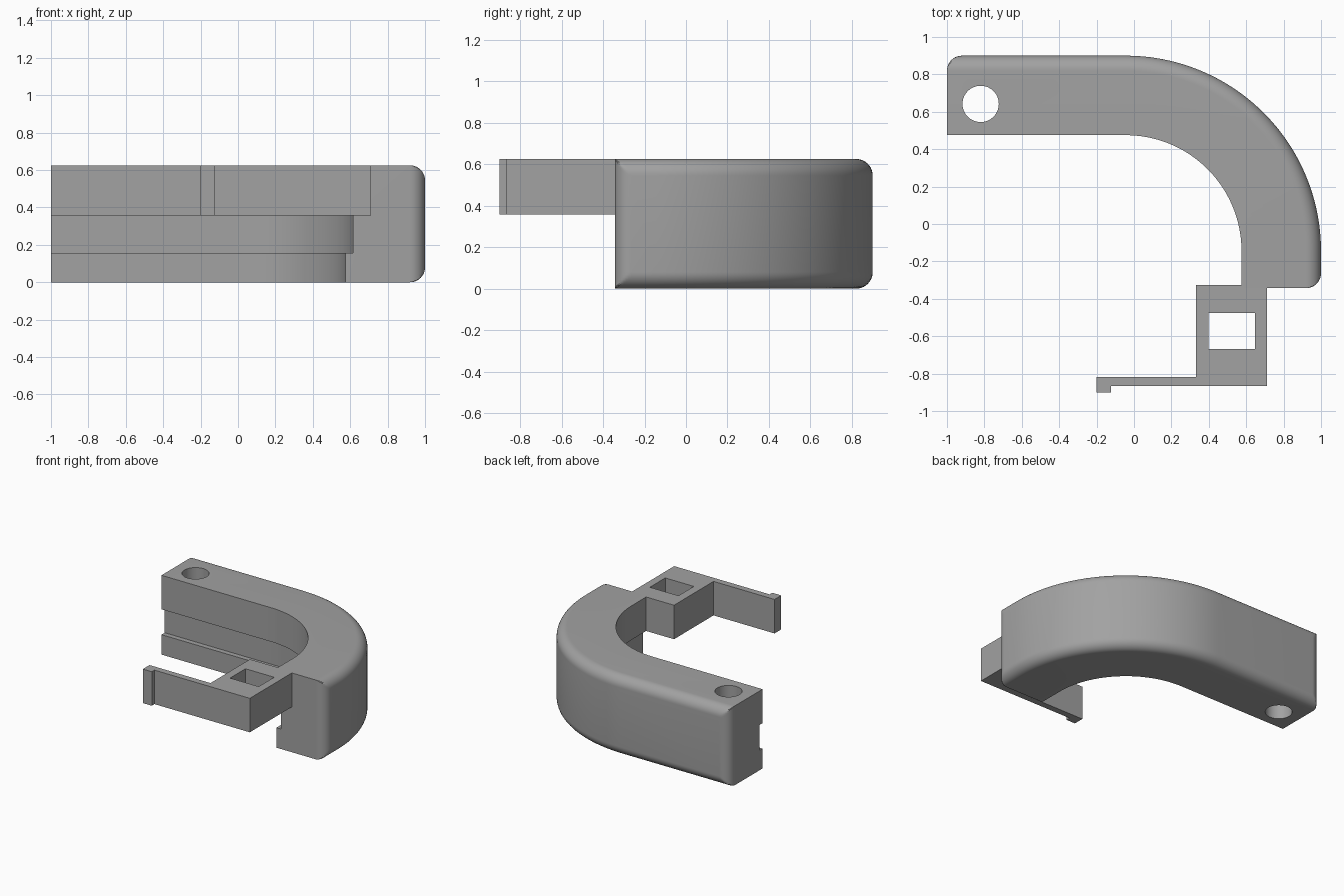
import bpy, bmesh
from math import sin, cos, pi, radians
from mathutils import Vector

if "Cube" in bpy.data.objects:
    bpy.data.objects.remove(bpy.data.objects["Cube"])

HEIGHT, WIDTH, FILLET = 0.625, 0.425, 0.08
INNER = 0.62                            # inner bend radius
CENTRE = Vector((-0.045, -0.145, 0))    # bend centre
GROOVE_LOW, GROOVE_HIGH, GROOVE_DEPTH = 0.157, 0.357, 0.04
FRONT = -0.343
STEPS = 10

grey = bpy.data.materials.new("plain grey")
grey.use_nodes = True
colour = (0.36, 0.36, 0.36, 1)
grey.diffuse_color = colour
grey.node_tree.nodes["Principled BSDF"].inputs["Base Color"].default_value = colour


def finish(name, bm):
    bmesh.ops.recalc_face_normals(bm, faces=bm.faces)
    mesh = bpy.data.meshes.new(name)
    bm.to_mesh(mesh)
    bm.free()
    obj = bpy.data.objects.new(name, mesh)
    bpy.context.collection.objects.link(obj)
    mesh.materials.append(grey)
    return obj


def prism(name, outline, low, high):
    bm = bmesh.new()
    base = bm.faces.new([bm.verts.new((x, y, low)) for x, y in outline])
    top = bmesh.ops.extrude_face_region(bm, geom=[base])["geom"]
    verts = [v for v in top if isinstance(v, bmesh.types.BMVert)]
    bmesh.ops.translate(bm, verts=verts, vec=(0, 0, high - low))
    if not base.is_valid or not any(len(f.verts) == len(outline) and
                                    all(abs(v.co.z - low) < 1e-5 for v in f.verts) for f in bm.faces):
        bm.faces.new([v for v in bm.verts if abs(v.co.z - low) < 1e-5])
    return finish(name, bm)


def cut(obj, cutter):
    cutter.hide_render = True
    mod = obj.modifiers.new("hole", "BOOLEAN")
    mod.operation, mod.solver, mod.object = "DIFFERENCE", "EXACT", cutter
    bpy.ops.object.select_all(action="DESELECT")
    bpy.context.view_layer.objects.active = obj
    obj.select_set(True)
    bpy.ops.object.modifier_apply(modifier=mod.name)
    bpy.data.objects.remove(cutter)
    bpy.ops.object.shade_smooth_by_angle(angle=radians(30))


# Cross-section of the curved body: rounded outer edges, grooved inner face
angles = [i * pi / 2 / STEPS for i in range(STEPS + 1)]
rounding = [(WIDTH - FILLET + FILLET * sin(a), FILLET - FILLET * cos(a)) for a in angles]
section = [(0, 0)] + rounding + [(d, HEIGHT - z) for d, z in reversed(rounding)]
section += [(0, HEIGHT), (0, GROOVE_HIGH), (GROOVE_DEPTH, GROOVE_HIGH),
            (GROOVE_DEPTH, GROOVE_LOW), (0, GROOVE_LOW)]

# Stations along the path: point on inner wall, outward direction, allowed width
back, side = Vector((0, 1, 0)), Vector((1, 0, 0))
ends = [(z, d) for d, z in rounding]    # inset along the path, width there
path = [(Vector((-1 + s, CENTRE.y + INNER, 0)), back, w) for s, w in ends]
BEND = 48
for i in range(BEND + 1):
    a = pi / 2 * i / BEND
    out = Vector((sin(a), cos(a), 0))
    path.append((CENTRE + out * INNER, out, WIDTH))
path += [(Vector((CENTRE.x + INNER, FRONT + s, 0)), side, w) for s, w in reversed(ends)]

bm = bmesh.new()
rings = [[bm.verts.new(p + out * min(d, w) + Vector((0, 0, z))) for d, z in section]
         for p, out, w in path]
count = len(section)
for r, s in zip(rings, rings[1:]):
    for i in range(count):
        j = (i + 1) % count
        bm.faces.new((r[i], r[j], s[j], s[i]))
bm.faces.new(rings[0])
bm.faces.new(rings[-1])
body = finish("curved_body", bm)

# Round hole through the far end of the body
hole = [(-0.82 + 0.097 * cos(i * pi / 32), 0.642 + 0.097 * sin(i * pi / 32)) for i in range(64)]
cut(body, prism("round_hole_cutter", hole, -0.1, HEIGHT + 0.1))

# Bracket: block, thin arm and hooked tip in one outline
wall = CENTRE.x + INNER
bracket = prism("bracket_arm", [
    (0.71, FRONT), (wall, FRONT), (wall, -0.325), (0.332, -0.325), (0.332, -0.817),
    (-0.2, -0.817), (-0.2, -0.9), (-0.122, -0.9), (-0.122, -0.867), (0.71, -0.867),
], GROOVE_HIGH, HEIGHT)
cut(bracket, prism("square_hole_cutter", [
    (0.398, -0.667), (0.648, -0.667), (0.648, -0.475), (0.398, -0.475)], 0.2, HEIGHT + 0.1))
